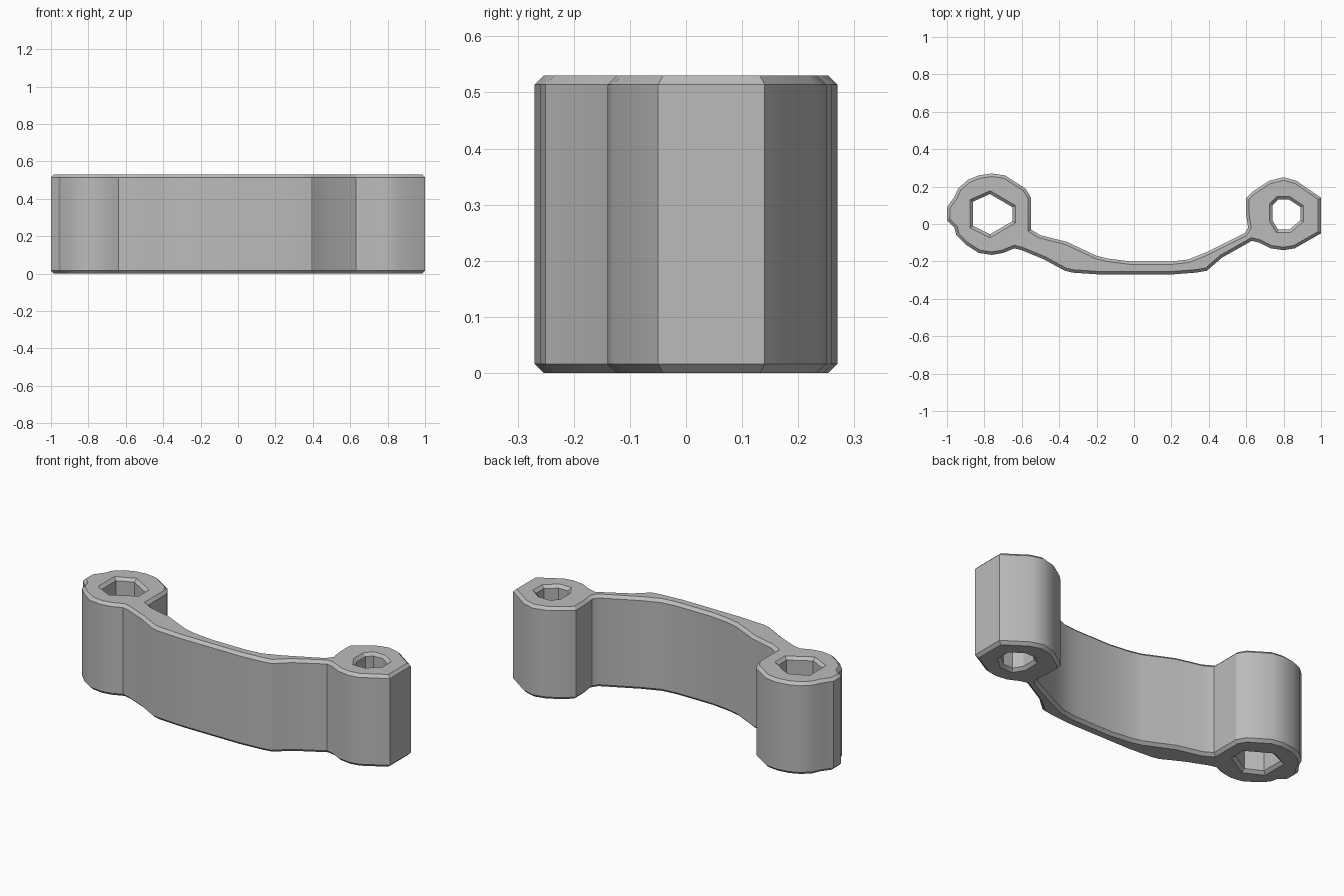
import bpy
import bmesh
from mathutils import Vector

HEIGHT = .53
CHAMFER = .016

default_cube = bpy.data.objects.get("Cube")
if default_cube:
    bpy.data.objects.remove(default_cube, do_unlink=True)

# Outline runs counter-clockwise seen from above, section by section
right_end_boss = [
    (-.55, -.03), (-.55, .14), (-.58, .19), (-.62, .215), (-.69, .26),
    (-.76, .27), (-.83, .26), (-.89, .235), (-.94, .19), (-.96, .145),
    (-1, .09), (-1, .02), (-.96, -.02), (-.95, -.06), (-.9, -.11),
    (-.83, -.155), (-.76, -.165), (-.7, -.155), (-.64, -.13)]
front_of_arm = [
    (-.6, -.14), (-.48, -.19), (-.37, -.25), (-.33, -.26), (-.18, -.27),
    (.2, -.27), (.33, -.26), (.39, -.25), (.47, -.18), (.63, -.09)]
left_end_boss = [
    (.67, -.1), (.73, -.13), (.8, -.14), (.86, -.13), (1, -.05), (1, .14),
    (.87, .23), (.8, .25), (.72, .23), (.63, .17), (.6, .14), (.6, .05),
    (.61, -.02)]
back_of_arm = [
    (.59, -.05), (.39, -.15), (.29, -.19), (.2, -.2), (-.02, -.2),
    (-.14, -.185), (-.2, -.17), (-.36, -.095), (-.5, -.06)]

# Holes run clockwise so that the solid always lies on the left of a loop
right_hole = [
    (-.86, -.01), (-.86, .12), (-.77, .16), (-.65, .09), (-.65, .015),
    (-.77, -.055)]
left_hole = [
    (.74, .02), (.74, .1), (.77, .13), (.83, .13), (.89, .09), (.89, .02),
    (.83, -.03), (.77, -.03)]


def inset_loop(points, distance):
    """Move every side of a closed loop towards the solid by a distance."""
    result = []
    for i, point in enumerate(points):
        before = (point - points[i - 1]).normalized()
        after = (points[(i + 1) % len(points)] - point).normalized()
        normal_a = Vector((-before.y, before.x))
        normal_b = Vector((-after.y, after.x))
        miter = (normal_a + normal_b) / (1 + normal_a.dot(normal_b))
        result.append(point + miter * distance)
    return result


def add_ring(bm, points, z):
    return [bm.verts.new((p.x, p.y, z)) for p in points]


def chamfered_prism(name, loops, height, chamfer, material):
    """Extrude an outline with holes, chamfering both rims of each loop."""
    bm = bmesh.new()
    cap_edges = {"bottom": [], "top": []}
    for loop in loops:
        outer = [Vector(p) for p in loop]
        inner = inset_loop(outer, chamfer)
        rings = [add_ring(bm, inner, 0),
                 add_ring(bm, outer, chamfer),
                 add_ring(bm, outer, height - chamfer),
                 add_ring(bm, inner, height)]
        count = len(outer)
        for lower, upper in zip(rings, rings[1:]):
            for i in range(count):
                j = (i + 1) % count
                bm.faces.new((lower[i], lower[j], upper[j], upper[i]))
        for cap, ring in (("bottom", rings[0]), ("top", rings[-1])):
            for i in range(count):
                cap_edges[cap].append(bm.edges.get((ring[i - 1], ring[i])))
    for edges in cap_edges.values():
        bmesh.ops.triangle_fill(bm, edges=edges, use_beauty=True,
                                normal=(0, 0, 1))
    bmesh.ops.recalc_face_normals(bm, faces=bm.faces[:])
    mesh = bpy.data.meshes.new(name)
    bm.to_mesh(mesh)
    bm.free()
    mesh.materials.append(material)
    obj = bpy.data.objects.new(name, mesh)
    bpy.context.collection.objects.link(obj)
    return obj


# Plain grey material
grey = bpy.data.materials.new("plain_grey")
grey.use_nodes = True
colour = (.5, .5, .5, 1)
grey.diffuse_color = colour
grey.node_tree.nodes["Principled BSDF"].inputs["Base Color"].default_value = colour

# Curved arm with a bored boss at each end
outline = right_end_boss + front_of_arm + left_end_boss + back_of_arm
bracket = chamfered_prism("curved_bracket", [outline[::1], right_hole, left_hole],
                          HEIGHT, CHAMFER, grey)

# Soft walls with crisp rims
bpy.ops.object.select_all(action="DESELECT")
bracket.select_set(True)
bpy.context.view_layer.objects.active = bracket
bpy.ops.object.shade_smooth_by_angle()
